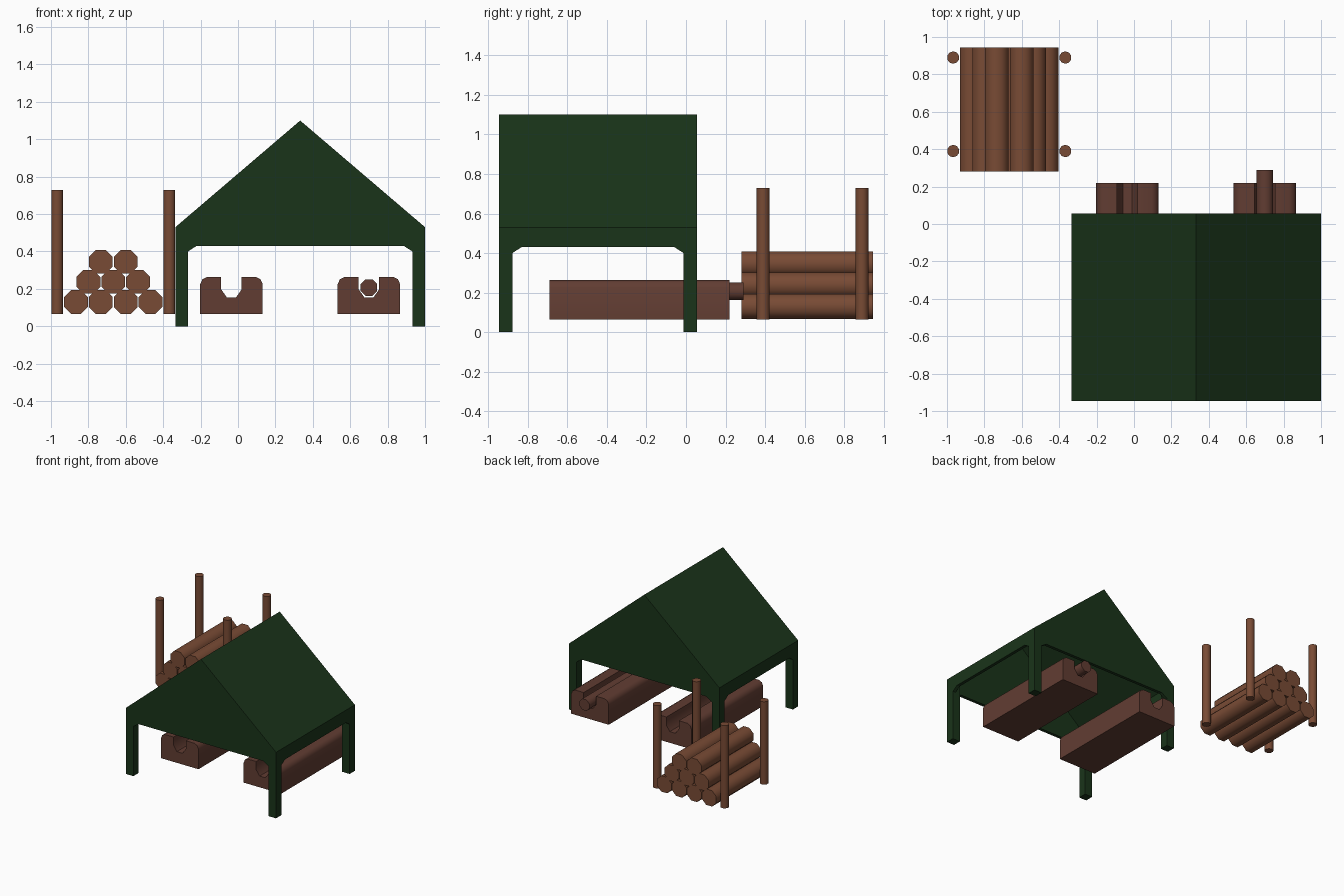
import bpy, bmesh, math

if "Cube" in bpy.data.objects:
    bpy.data.objects.remove(bpy.data.objects["Cube"])


def material(name, rgb):
    m = bpy.data.materials.new(name)
    m.diffuse_color = (*rgb, 1)
    m.use_nodes = True
    m.node_tree.nodes["Principled BSDF"].inputs["Base Color"].default_value = m.diffuse_color
    return m


GREEN = material("green_canvas", (0.010, 0.034, 0.010))
BARK = material("bark", (0.19, 0.07, 0.035))
WOOD = material("dark_wood", (0.12, 0.046, 0.032))


def prism(name, pts, a, b, mat, axis="y"):
    """Extrude a closed outline (across, z) along x or y from a to b."""
    bm = bmesh.new()

    def place(u, z, t):
        return (u, t, z) if axis == "y" else (t, u, z)

    rings = [[bm.verts.new(place(u, z, t)) for u, z in pts] for t in (a, b)]
    n = len(pts)
    bm.faces.new(rings[0])
    bm.faces.new(rings[1][::-1])
    for i in range(n):
        j = (i + 1) % n
        bm.faces.new((rings[0][i], rings[1][i], rings[1][j], rings[0][j]))
    bmesh.ops.recalc_face_normals(bm, faces=bm.faces)
    me = bpy.data.meshes.new(name)
    bm.to_mesh(me)
    bm.free()
    me.materials.append(mat)
    ob = bpy.data.objects.new(name, me)
    bpy.context.collection.objects.link(ob)
    return ob


def smooth(ob, angle=50):
    bpy.ops.object.select_all(action="DESELECT")
    ob.select_set(True)
    bpy.context.view_layer.objects.active = ob
    bpy.ops.object.shade_smooth_by_angle(angle=math.radians(angle))


def log(name, x, z, r, y0, y1, mat):
    # eight-sided log lying along y, flat side up
    pts = [(x + r * math.cos(math.pi / 8 + k * math.pi / 4),
            z + r * math.sin(math.pi / 8 + k * math.pi / 4)) for k in range(8)]
    smooth(prism(name, pts, y0, y1, mat))


# Canopy dimensions
X0, X1, Y0, Y1 = -0.335, 1.0, -0.945, 0.055
XM, LEG, EAVE, RIDGE, LOW, T = (X0 + X1) / 2, 0.067, 0.53, 1.10, 0.43, 0.025


def rect(u0, u1, z0, z1):
    return [(u0, z0), (u1, z0), (u1, z1), (u0, z1)]


def wall(u0, u1):
    # lower outline of a side: valance with sloping corner braces
    a, b = u0 + LEG, u1 - LEG
    return [(u0, 0.40), (a, 0.40), (a + 0.047, LOW), (b - 0.047, LOW),
            (b, 0.40), (u1, 0.40), (u1, EAVE)]


# Legs
for sx, x in (("left", X0), ("right", X1 - LEG)):
    for sy, y in (("front", Y0), ("back", Y1 - LEG)):
        prism(f"canopy_leg_{sy}_{sx}", rect(x, x + LEG, 0, 0.5), y, y + LEG, GREEN)

# Gable ends and side valances
for s, y in (("front", Y0), ("back", Y1 - T)):
    prism(f"canopy_gable_{s}", wall(X0, X1) + [(XM, RIDGE), (X0, EAVE)], y, y + T, GREEN)
for s, x in (("left", X0), ("right", X1 - T)):
    prism(f"canopy_valance_{s}", wall(Y0, Y1) + [(Y0, EAVE)], x, x + T, GREEN, "x")

# Roof skin
d = 0.03
prism("canopy_roof", [(X0, EAVE), (XM, RIDGE), (X1, EAVE), (X1, EAVE - d),
                      (XM, RIDGE - d), (X0, EAVE - d)], Y0, Y1, GREEN)

# Log pile: rows of four, three and two
for row, (count, z) in enumerate(((4, 0.130), (3, 0.238), (2, 0.345))):
    for i in range(count):
        x = -0.667 + (i - (count - 1) / 2) * 0.133
        log(f"pile_log_{row}_{i}", x, z, 0.069, 0.28, 0.945, BARK)

# Stakes holding the pile
for x in (-0.967, -0.367):
    for y in (0.39, 0.89):
        bpy.ops.mesh.primitive_cylinder_add(vertices=10, radius=0.033, depth=0.665,
                                            location=(x, y, 0.3975))
        ob = bpy.context.object
        ob.name = "pile_stake"
        ob.data.materials.append(BARK)
        smooth(ob)

# Notched timber beds under the canopy
half = [(0.025, 0.155), (0.055, 0.198), (0.055, 0.264), (0.13, 0.264),
        (0.155, 0.252), (0.167, 0.225), (0.167, 0.065)]
for s, cx in (("left", -0.035), ("right", 0.70)):
    outline = half + [(-u, z) for u, z in reversed(half)]
    ob = prism(f"timber_bed_{s}", [(cx + u, z) for u, z in outline], -0.69, 0.22, WOOD)
    smooth(ob)

# Log resting in the right bed
log("bed_log", 0.70, 0.207, 0.048, -0.377, 0.29, WOOD)
